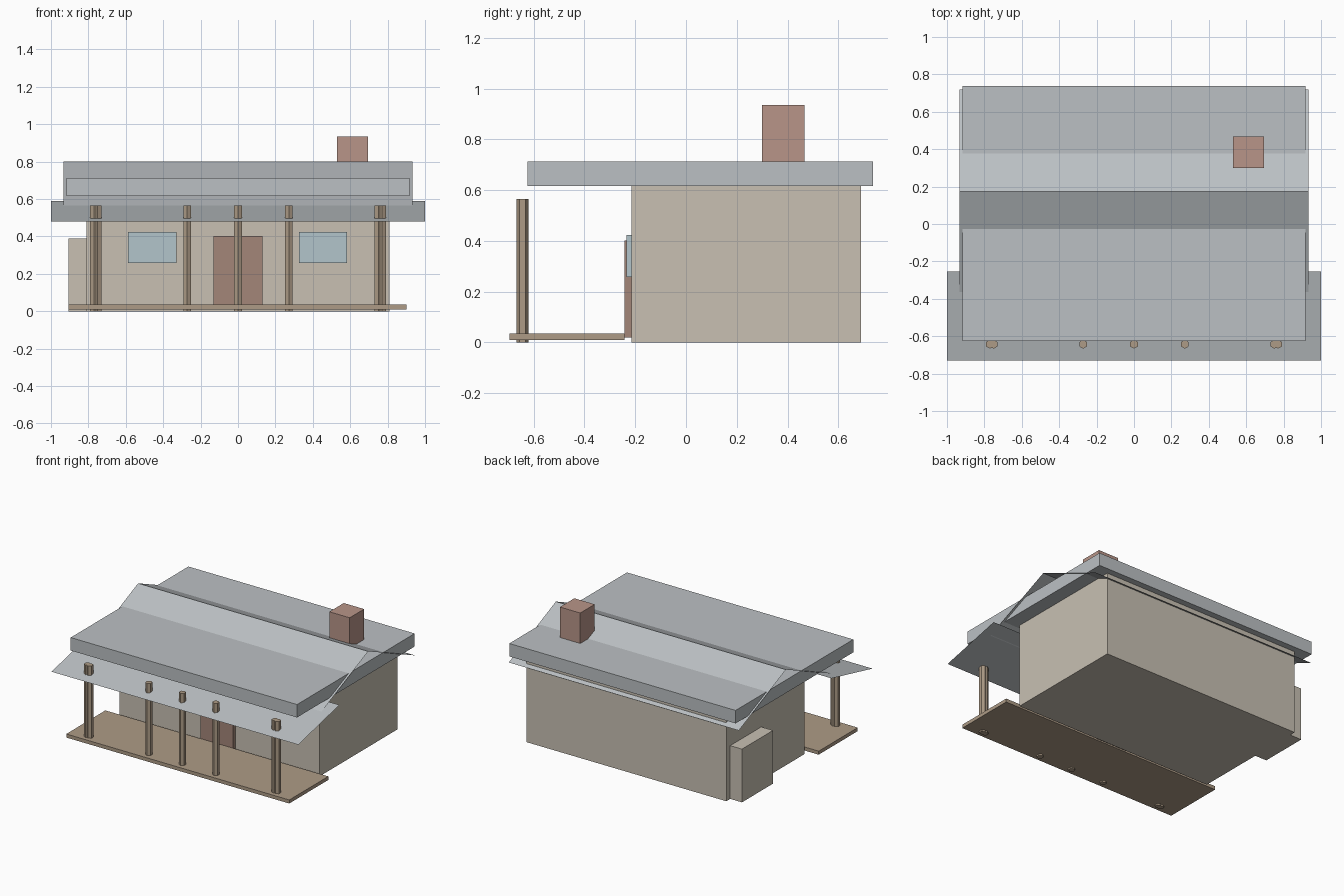
import bpy
from math import pi

if "Cube" in bpy.data.objects:
    bpy.data.objects.remove(bpy.data.objects["Cube"])


def mat(name, r, g, b):
    m = bpy.data.materials.new(name)
    m.diffuse_color = (r, g, b, 1)
    m.use_nodes = True
    m.node_tree.nodes["Principled BSDF"].inputs["Base Color"].default_value = m.diffuse_color
    return m


WALL = mat("plaster", 0.58, 0.53, 0.45)
ROOF = mat("roof_metal", 0.50, 0.53, 0.55)
WOOD = mat("timber", 0.42, 0.33, 0.24)
DOOR = mat("door_wood", 0.37, 0.24, 0.19)
GLASS = mat("glass", 0.45, 0.56, 0.60)
BRICK = mat("brick", 0.48, 0.30, 0.25)


def box(name, x, y, z, m):
    """Box from (min, max) pairs on each axis."""
    bpy.ops.mesh.primitive_cube_add(size=1)
    o = bpy.context.object
    o.name = name
    for v in o.data.vertices:
        v.co = [a + (b - a) * (c + 0.5) for (a, b), c in zip((x, y, z), v.co)]
    o.data.materials.append(m)
    return o


def sheet(name, half_w, profile, m):
    """Thin roof sheet: a (y, z) profile extended across x."""
    verts = [(s * half_w, y, z) for y, z in profile for s in (-1, 1)]
    faces = [(2 * i, 2 * i + 1, 2 * i + 3, 2 * i + 2) for i in range(len(profile) - 1)]
    me = bpy.data.meshes.new(name)
    me.from_pydata(verts, [], faces)
    me.materials.append(m)
    o = bpy.data.objects.new(name, me)
    bpy.context.collection.objects.link(o)
    return o


def post(name, x):
    bpy.ops.mesh.primitive_cylinder_add(vertices=6, radius=0.0235, depth=0.565,
                                        location=(x, -0.643, 0.2825))
    o = bpy.context.object
    o.name = name
    o.data.materials.append(WOOD)


# House body and side stack base
box("walls", (-0.81, 0.81), (-0.215, 0.69), (0, 0.62), WALL)
box("side_hearth", (-0.905, -0.805), (0.285, 0.645), (0, 0.39), WALL)

# Roof: flat slab, gable sheets and porch sheet
box("roof_slab", (-0.918, 0.916), (-0.625, 0.737), (0.617, 0.712), ROOF)
sheet("gable_roof", 0.932, [(-0.37, 0.562), (0.175, 0.80), (0.72, 0.562)], ROOF)
sheet("porch_roof", 1.0, [(-0.73, 0.48), (-0.255, 0.59)], ROOF)
box("chimney", (0.53, 0.695), (0.30, 0.467), (0.60, 0.935), BRICK)

# Porch deck and hexagonal posts, paired at the corners
box("porch_deck", (-0.905, 0.902), (-0.695, -0.243), (0.01, 0.036), WOOD)
post("middle_post", 0)
for side, s in (("left", -1), ("right", 1)):
    for part, x in (("inner_post", 0.272), ("corner_post_a", 0.75), ("corner_post_b", 0.77)):
        post(f"{side}_{part}", s * x)

# Door and windows
box("door", (-0.132, 0.13), (-0.243, -0.21), (0.02, 0.402), DOOR)
box("left_window", (-0.588, -0.33), (-0.235, -0.21), (0.257, 0.424), GLASS)
box("right_window", (0.325, 0.584), (-0.235, -0.21), (0.257, 0.424), GLASS)
